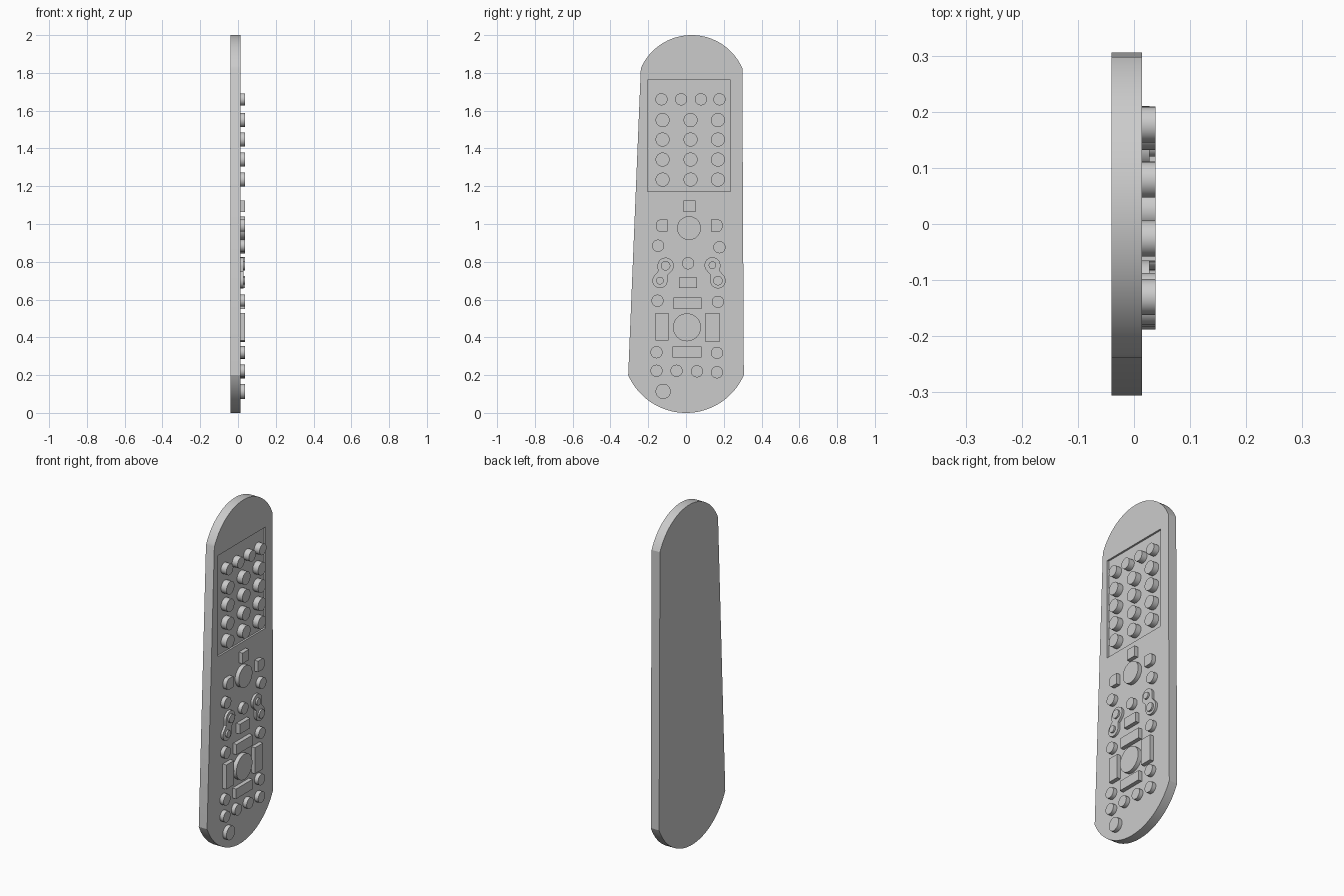
import bpy, bmesh
from math import pi, sin, cos, atan2, hypot, radians

cube = bpy.data.objects.get("Cube")
if cube:
    bpy.data.objects.remove(cube)

grey = bpy.data.materials.new("light grey plastic")
grey.use_nodes = True
grey.diffuse_color = (0.6, 0.6, 0.6, 1)
grey.node_tree.nodes["Principled BSDF"].inputs["Base Color"].default_value = (0.6, 0.6, 0.6, 1)

BACK, FACE, TOP = -0.04, 0.014, 0.038   # x levels: back, front panel, button tops
FLOOR = FACE - 0.011                    # floor of the keypad recess
STEP = 0.028                            # top of the rocker plates


def prism(name, outline, x0, x1):
    """Extrude a (y, z) outline along x."""
    bm = bmesh.new()
    face = bm.faces.new([bm.verts.new((x0, y, z)) for y, z in outline])
    out = bmesh.ops.extrude_face_region(bm, geom=[face])
    verts = [g for g in out["geom"] if isinstance(g, bmesh.types.BMVert)]
    bmesh.ops.translate(bm, verts=verts, vec=(x1 - x0, 0, 0))
    bmesh.ops.recalc_face_normals(bm, faces=bm.faces)
    mesh = bpy.data.meshes.new(name)
    bm.to_mesh(mesh)
    bm.free()
    obj = bpy.data.objects.new(name, mesh)
    bpy.context.collection.objects.link(obj)
    mesh.materials.append(grey)
    return obj


def arc(y, z, r, a0, a1, n):
    return [(y + r * cos(a0 + (a1 - a0) * i / n), z + r * sin(a0 + (a1 - a0) * i / n))
            for i in range(n + 1)]


def bow(left, right, z, sag, n=40):
    """Arc from the right end to the left end, rising by sag (negative dips)."""
    half, mid = (right - left) / 2, (left + right) / 2
    r = (half ** 2 + sag ** 2) / (2 * abs(sag))
    up = 1 if sag > 0 else -1
    a = atan2(r - abs(sag), half)
    return arc(mid, z + sag - up * r, r, up * a, up * (pi - a), n)


def round_button(name, y, z, r, x0=FACE, x1=TOP):
    return prism(name, arc(y, z, r, 0, 2 * pi, 40)[:-1], x0, x1)


def box_outline(y, z, w, h):
    return [(y - w / 2, z - h / 2), (y + w / 2, z - h / 2),
            (y + w / 2, z + h / 2), (y - w / 2, z + h / 2)]


def rocker(name, upper, lower, r1, r2, pip1, pip2):
    """Two round pads joined by a waist, each carrying a small pip."""
    (y1, z1), (y2, z2) = upper, lower
    d = atan2(z1 - z2, y1 - y2)
    spread = radians(115)
    my, mz = (y1 + y2) / 2, (z1 + z2) / 2
    ny, nz = -sin(d) * 0.027, cos(d) * 0.027
    outline = arc(y1, z1, r1, d - spread, d + spread, 20) + [(my + ny, mz + nz)]
    outline += arc(y2, z2, r2, d + pi - spread, d + pi + spread, 20) + [(my - ny, mz - nz)]
    prism(name, outline, FACE, STEP)
    round_button(name + "_upper_pip", y1, z1, pip1, STEP)
    round_button(name + "_lower_pip", y2, z2, pip2, STEP)


# Tapered body with bowed ends
outline = bow(-0.239, 0.298, 1.825, 0.175) + bow(-0.306, 0.306, 0.2, -0.2)[::-1]
body = prism("body", outline, BACK, FACE)

# Recess around the keypad
cutter = prism("recess_cutter", box_outline(0.016, 1.467, 0.438, 0.592), FLOOR, FACE + 0.05)
cutter.hide_render = True
cut = body.modifiers.new("recess", 'BOOLEAN')
cut.operation, cut.solver, cut.object = 'DIFFERENCE', 'EXACT', cutter
bpy.context.view_layer.objects.active = body
bpy.ops.object.modifier_apply(modifier=cut.name)
bpy.data.objects.remove(cutter)

# Keypad buttons
for i, y in enumerate((-0.13, -0.026, 0.079, 0.177)):
    round_button(f"keypad_top_{i + 1}", y, 1.66, 0.032, FLOOR)
for row, z in enumerate((1.55, 1.447, 1.341, 1.235)):
    for col, y in enumerate((-0.124, 0.024, 0.169)):
        round_button(f"keypad_{row + 1}_{col + 1}", y, z, 0.037, FLOOR)

# Round buttons on the lower panel
small = 0.032
for name, y, z, r in [
        ("upper_disc", 0.016, 0.978, 0.063), ("lower_disc", 0.005, 0.453, 0.074),
        ("near_upper", -0.148, 0.885, small), ("far_upper", 0.177, 0.877, small),
        ("centre", 0.011, 0.792, small),
        ("near_middle", -0.151, 0.594, small), ("far_middle", 0.169, 0.588, small),
        ("near_lower", -0.156, 0.321, small), ("far_lower", 0.164, 0.318, small),
        ("bottom_row_1", -0.156, 0.223, small), ("bottom_row_2", -0.05, 0.223, small),
        ("bottom_row_3", 0.058, 0.22, small), ("bottom_row_4", 0.164, 0.215, small),
        ("base", -0.121, 0.114, 0.04)]:
    round_button(name + "_button", y, z, r)

# Rectangular buttons
for name, y, z, w, h in [
        ("top_square", 0.018, 1.094, 0.062, 0.062), ("middle", 0.011, 0.689, 0.095, 0.058),
        ("pad_up", 0.008, 0.581, 0.148, 0.061), ("pad_down", 0.005, 0.323, 0.153, 0.058),
        ("pad_near", -0.127, 0.456, 0.069, 0.143), ("pad_far", 0.14, 0.451, 0.074, 0.153)]:
    prism(name + "_button", box_outline(y, z, w, h), FACE, TOP)

# Square buttons with a rounded outer side
for name, inner, side in (("near_side", -0.098, -1), ("far_side", 0.132, 1)):
    z, h, straight, bulge = 0.991, 0.032, 0.04, 0.022
    outer = [(inner + side * (straight + bulge * cos(a)), z + h * sin(a))
             for a in (-pi / 2 + pi * i / 12 for i in range(13))]
    prism(name + "_button", [(inner, z - h)] + outer + [(inner, z + h)], FACE, TOP)

# Rocker switches
rocker("near_rocker", (-0.108, 0.779), (-0.138, 0.7), 0.043, 0.04, 0.025, 0.02)
rocker("far_rocker", (0.14, 0.782), (0.169, 0.7), 0.042, 0.041, 0.02, 0.025)

# Smooth curved walls, keep rims sharp
bpy.ops.object.select_all(action='DESELECT')
for obj in bpy.context.scene.objects:
    if obj.type == 'MESH' and grey.name in obj.data.materials:
        obj.select_set(True)
bpy.context.view_layer.objects.active = body
bpy.ops.object.shade_smooth_by_angle(angle=radians(25))
